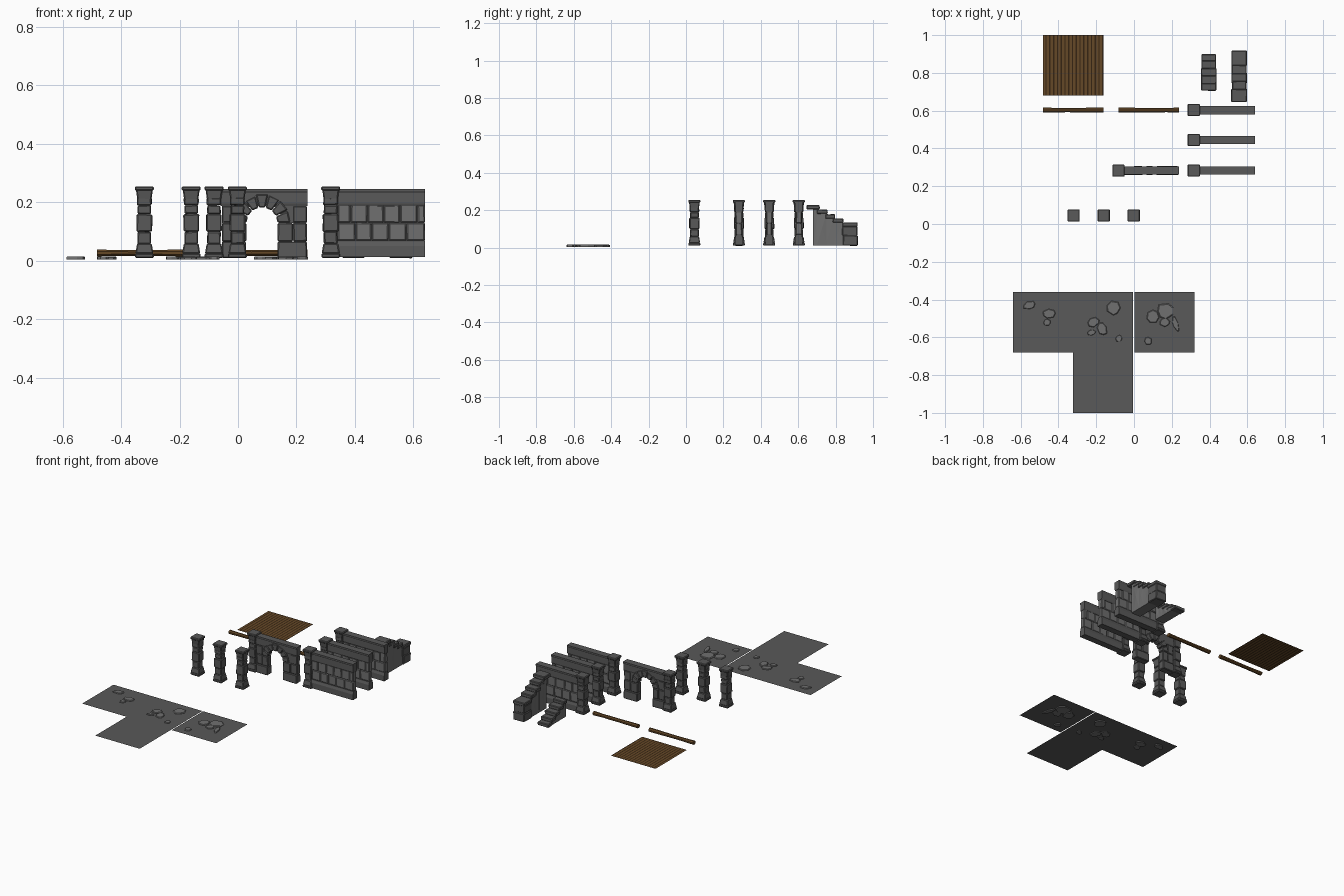
import bpy, bmesh, math, random
from mathutils import Vector

if "Cube" in bpy.data.objects:
    bpy.data.objects.remove(bpy.data.objects["Cube"])

random.seed(4)


def mat(name, r, g, b):
    m = bpy.data.materials.new(name)
    m.diffuse_color = (r, g, b, 1)
    m.use_nodes = True
    m.node_tree.nodes["Principled BSDF"].inputs["Base Color"].default_value = m.diffuse_color
    return m


DARK = mat("dark_stone", .1, .1, .1)
LIGHT = mat("light_stone", .16, .16, .16)
WOOD = mat("wood", .13, .065, .02)
GAP = mat("wood_gap", .035, .017, .006)


def finish(name, bm, material, bevel=0.0):
    bmesh.ops.recalc_face_normals(bm, faces=bm.faces)
    me = bpy.data.meshes.new(name)
    bm.to_mesh(me)
    bm.free()
    me.materials.append(material)
    ob = bpy.data.objects.new(name, me)
    bpy.context.collection.objects.link(ob)
    if bevel:
        b = ob.modifiers.new("bevel", 'BEVEL')
        b.width, b.segments, b.limit_method = bevel, 1, 'ANGLE'
    return ob


def block(bm, x, y, z, jit=0.0, taper=0.0):
    """Box from (min, max) ranges; positive taper narrows the top, negative the bottom."""
    vs = bmesh.ops.create_cube(bm, size=1)["verts"]
    for v in vs:
        top = v.co.z > 0
        inset = taper if top and taper > 0 else (-taper if not top and taper < 0 else 0)
        p = [r[0] + (r[1] - r[0]) * (c + .5) for r, c in zip((x, y, z), v.co)]
        p[0] -= math.copysign(inset, v.co.x)
        p[1] -= math.copysign(inset, v.co.y)
        v.co = Vector(p) + Vector([random.uniform(-jit, jit) for _ in range(3)])
    return vs


def prism(bm, pts, axis, a, b):
    """Extrude a 2D outline along x or y."""
    def at(p, d):
        return (d, p[0], p[1]) if axis == 'x' else (p[0], d, p[1])
    f = bm.faces.new([bm.verts.new(at(p, a)) for p in pts])
    ext = bmesh.ops.extrude_face_region(bm, geom=[f])["geom"]
    off = Vector(at((0, 0), b - a))
    bmesh.ops.translate(bm, vec=off, verts=[g for g in ext if isinstance(g, bmesh.types.BMVert)])


def span(c, half):
    return (c - half, c + half)


# Pillars: plinth, stacked shaft stones, capital
def pillar(name, cx, cy):
    bm = bmesh.new()

    def part(half, z, jit=0.0, taper=0.0):
        block(bm, span(cx, half), span(cy, half), z, jit, taper)
    part(.032, (.01, .026))
    part(.031, (.024, .06), 0, .006)
    z = .058
    for h, half in ((.042, .023), (.06, .0265), (.03, .023), (.026, .025)):
        part(half, (z, z + h), .0015)
        z += h
    part(.029, (.208, .244), 0, -.005)
    part(.0325, (.24, .255))
    finish(name, bm, DARK, .004)


for i, cx in enumerate((-.32, -.16, -.002)):
    pillar(f"pillar_{i}", cx, .045)


# Horizontal mouldings shared by walls and arch
def lintel(bm, x0, x1, cy):
    h = [(.016, .188), (.019, .196), (.019, .232), (.022, .238), (.022, .246)]
    prism(bm, [(cy + a, z) for a, z in h] + [(cy - a, z) for a, z in reversed(h)], 'x', x0, x1)


# Brick walls, each with an end pillar
def wall(i, cy):
    pillar(f"wall_pillar_{i}", .317, cy)
    bm = bmesh.new()
    lintel(bm, .335, .64, cy)
    h = [(.021, .014), (.021, .05), (.016, .064), (.016, .07)]
    prism(bm, [(cy + a, z) for a, z in h] + [(cy - a, z) for a, z in reversed(h)], 'x', .335, .64)
    block(bm, (.335, .638), span(cy, .01), (.06, .195))
    finish(f"wall_bands_{i}", bm, DARK)
    bm = bmesh.new()
    for row in range(2):
        z = (.069 + .061 * row, .13 + .061 * row)
        x = .34
        cuts = [.34] + [.34 + .058 * (k + (.7 if row else 1)) + random.uniform(-.005, .005)
                        for k in range(5 if row else 4)] + [.64]
        for a, b in zip(cuts, cuts[1:]):
            block(bm, (a + .001, b - .001), span(cy, random.uniform(.014, .018)), z, .0008)
    finish(f"wall_bricks_{i}", bm, LIGHT, .004)


for i, cy in enumerate((.283, .445, .603)):
    wall(i, cy)

# Archway: pillar, piers, wedge stones, spandrels, lintel
AX, AY, AZ = .082, .283, .13
pillar("arch_pillar", -.082, AY)
bm = bmesh.new()
lintel(bm, -.06, .238, AY)
arc = [(AX + .07 * math.cos(math.pi * k / 12), AZ + .07 * math.sin(math.pi * k / 12)) for k in range(13)]
prism(bm, arc + [(-.055, AZ), (-.055, .2), (.234, .2), (.234, AZ)], 'y', AY - .014, AY + .014)
finish("arch_lintel_and_spandrels", bm, DARK)
bm = bmesh.new()
for a, b in ((-.055, .028), (.136, .236)):
    inner = a if a > 0 else b
    block(bm, (a, b), span(AY, .022), (.01, .066), .001)
    m = a + (b - a) * .52
    for z in ((.066, .13), (.13, .188)):
        for x in ((a, m), (m, b)):
            if z[0] > .1 and inner in x:
                continue
            block(bm, x, span(AY, .019 if inner in x else .016), z, .001)
finish("arch_piers", bm, DARK, .004)
bm = bmesh.new()
for k in range(7):
    t0, t1 = math.pi * (k + .03) / 7, math.pi * (k + .97) / 7
    r = .098 + random.uniform(-.004, .003)
    d = .021 + .002 * (k % 2)
    prism(bm, [(AX + q * math.cos(t), AZ + q * math.sin(t))
               for q, t in ((.053, t0), (r, t0), (r, t1), (.053, t1))], 'y', AY - d, AY + d)
finish("arch_wedge_stones", bm, DARK, .004)


# Stairs: (y start, y end, top z) per step, rough rubble sides under tread slabs
def stairs(name, cx, steps, y_body):
    bm = bmesh.new()
    for y0, y1, z in steps:
        y0 = max(y0, y_body)
        block(bm, span(cx, .034), (y0, y1 - .003), (.012, z - .012))
    sides = [f for f in bm.faces if abs(f.calc_center_median().x - cx) > .03]
    for s in sides:
        bmesh.ops.poke(bm, faces=[s], offset=random.uniform(-.004, .006))
    finish(name + "_rubble", bm, LIGHT)
    bm = bmesh.new()
    for y0, y1, z in steps:
        block(bm, span(cx, random.uniform(.037, .042)), (y0, y1), (z - .023, z), .001)
    # large stones closing the low end
    y0, y1, z = steps[-1]
    if z > .1:
        block(bm, span(cx, .041), (y0 + .005, y1), (.01, .065), .002)
        block(bm, span(cx, .038), (y0, y1 - .002), (.065, z - .02), .002)
    finish(name + "_treads", bm, DARK, .004)


stairs("upper_stairs", .557, [(.645, .715, .227), (.70, .757, .203), (.745, .797, .178),
                              (.785, .842, .156), (.835, .918, .134)], .68)
stairs("lower_stairs", .396, [(.705, .745, .122), (.735, .785, .1), (.775, .825, .077),
                              (.815, .865, .055), (.855, .9, .033)], .71)

# Stone floor sheets
for i, (x, y) in enumerate(((-.64, -.68), (-.322, -.68), (-.322, -1), (.002, -.68))):
    bm = bmesh.new()
    bm.faces.new([bm.verts.new((x + a * .318, y + b * .32, .01)) for a, b in ((0, 0), (1, 0), (1, 1), (0, 1))])
    finish(f"floor_tile_{i}", bm, DARK)

# Loose flagstones in the floor: x, y, half length, half width, turn
bm = bmesh.new()
for x, y, a, b, turn in ((-.555, -.43, .034, .019, .3), (-.45, -.475, .034, .024, 0), (-.46, -.52, .02, .017, .5),
                         (-.11, -.445, .038, .037, .1), (-.215, -.52, .034, .024, .5), (-.17, -.555, .025, .034, .4),
                         (-.225, -.575, .022, .014, .2), (-.08, -.605, .018, .016, .6), (.165, -.46, .042, .044, .4),
                         (.1, -.49, .036, .034, .7), (.163, -.52, .027, .022, .3), (.22, -.53, .014, .042, .3),
                         (.075, -.62, .02, .02, .5)):
    rings = []
    for z, s in ((.004, 1), (.012, 1), (.0155, .88)):
        ring = []
        rnd = random.Random(x)
        for k in range(7):
            t = math.tau * k / 7 + rnd.uniform(-.2, .2)
            r = s * rnd.uniform(.95, 1.15)
            p, q = a * r * math.cos(t), b * r * math.sin(t)
            ring.append(bm.verts.new((x + p * math.cos(turn) - q * math.sin(turn),
                                      y + p * math.sin(turn) + q * math.cos(turn), z)))
        rings.append(ring)
    for lo, hi in zip(rings, rings[1:]):
        for k in range(7):
            bm.faces.new((lo[k], lo[k - 1], hi[k - 1], hi[k]))
    bm.faces.new(rings[0])
    bm.faces.new(rings[-1])
finish("flagstones", bm, LIGHT)

# Plank floor: flat strips with dark gaps
N, W = 16, .32 / 16
for name, lo, hi, m in (("floor_planks", 0, .66, WOOD), ("plank_gaps", .66, 1, GAP)):
    bm = bmesh.new()
    for k in range(N):
        x0, x1 = -.482 + W * (k + lo), -.482 + W * (k + hi)
        bm.faces.new([bm.verts.new(c) for c in ((x0, .68, .01), (x1, .68, .01), (x1, 1, .01), (x0, 1, .01))])
    finish(name, bm, m)

# Wooden beams: octagonal logs with slightly uneven sections
for i, x0 in enumerate((-.482, -.082)):
    bm = bmesh.new()
    rings = []
    for k, s in enumerate((1, .97, .86, .9, .84, 1) if i else (1, .9, .84, .88, .97, 1)):
        rings.append([bm.verts.new((x0 + .064 * k, .603 + .0145 * s * math.cos(math.tau * (j + .5) / 8),
                                    .027 + .0125 * s * math.sin(math.tau * (j + .5) / 8))) for j in range(8)])
    for lo, hi in zip(rings, rings[1:]):
        for j in range(8):
            bm.faces.new((lo[j], lo[j - 1], hi[j - 1], hi[j]))
    bm.faces.new(rings[0])
    bm.faces.new(rings[-1])
    finish(f"beam_{i}", bm, WOOD)
